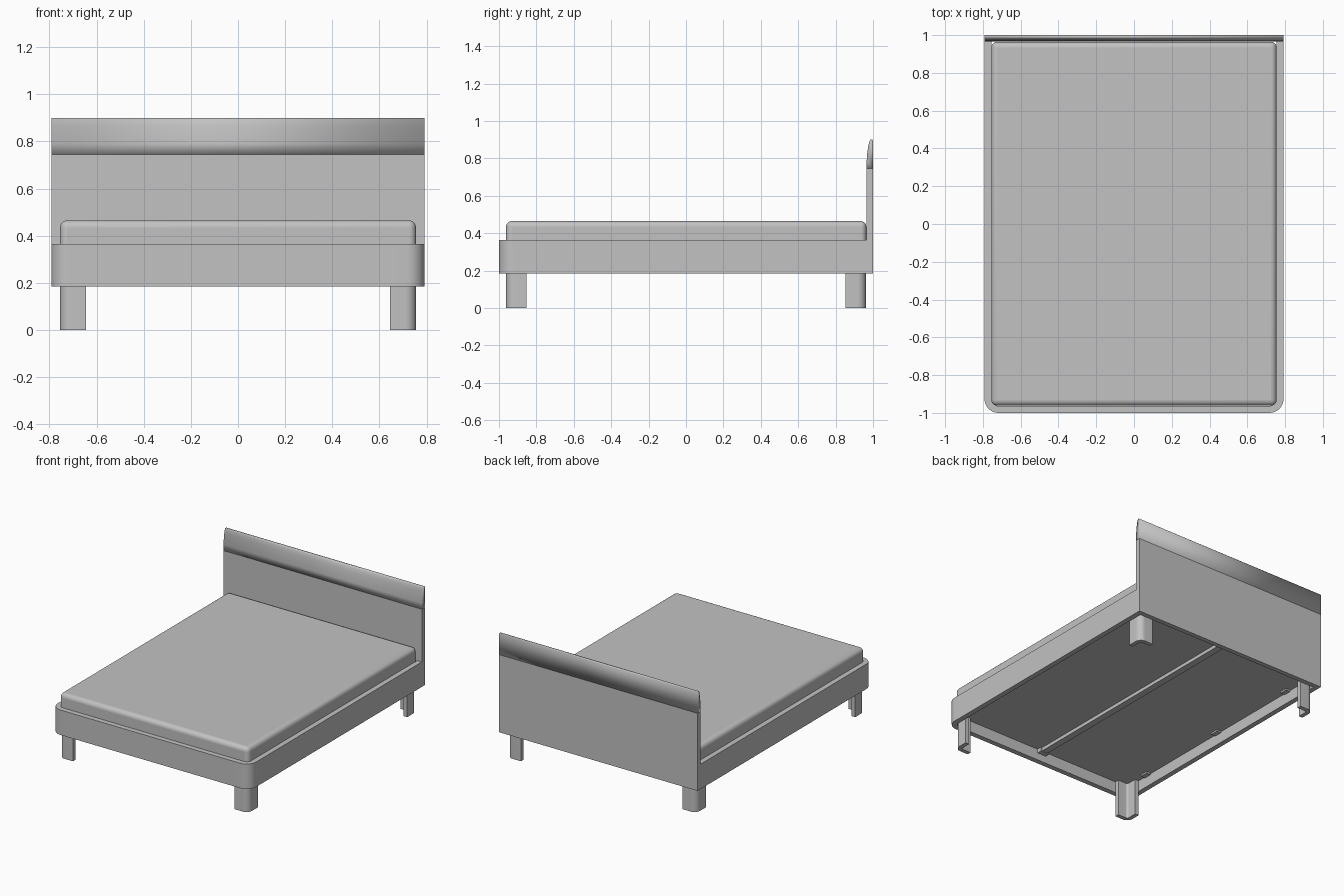
import bpy, bmesh, math
from mathutils import Vector

cube = bpy.data.objects.get("Cube")
if cube:
    bpy.data.objects.remove(cube, do_unlink=True)

grey = bpy.data.materials.new("plain grey")
grey.use_nodes = True
grey.diffuse_color = (0.54, 0.54, 0.54, 1)
grey.node_tree.nodes["Principled BSDF"].inputs["Base Color"].default_value = (0.54, 0.54, 0.54, 1)


def shade(obj, angle=35):
    bpy.ops.object.select_all(action="DESELECT")
    obj.select_set(True)
    bpy.context.view_layer.objects.active = obj
    bpy.ops.object.shade_smooth_by_angle(angle=math.radians(angle))


def prism(name, points, shift, angle=35):
    """Close a planar outline and sweep it along a straight line."""
    bm = bmesh.new()
    face = bm.faces.new([bm.verts.new(p) for p in points])
    swept = bmesh.ops.extrude_face_region(bm, geom=[face])["geom"]
    verts = [v for v in swept if isinstance(v, bmesh.types.BMVert)]
    bmesh.ops.translate(bm, verts=verts, vec=Vector(shift))
    bmesh.ops.recalc_face_normals(bm, faces=bm.faces)
    mesh = bpy.data.meshes.new(name)
    bm.to_mesh(mesh)
    bm.free()
    mesh.materials.append(grey)
    obj = bpy.data.objects.new(name, mesh)
    bpy.context.collection.objects.link(obj)
    shade(obj, angle)
    return obj


def box(name, low, high):
    x0, y0, z0 = low
    x1, y1, z1 = high
    pts = [(x0, y0, z0), (x1, y0, z0), (x1, y1, z0), (x0, y1, z0)]
    return prism(name, pts, (0, 0, z1 - z0))


def arc(cx, cy, r, start, end, steps=10):
    angles = [math.radians(start + (end - start) * i / steps) for i in range(steps + 1)]
    return [(cx + r * math.cos(a), cy + r * math.sin(a)) for a in angles]


def corner(name, sx, sy, x, y, arm, thick, r, z0, z1):
    """Rounded L section whose outer corner is at (sx * x, sy * y)."""
    outer = [(x - arm, y)] + arc(x - r, y - r, r, 90, 0) + [(x, y - arm)]
    inner = [(x - thick, y - arm)] + arc(x - r, y - r, r - thick, 0, 90) + [(x - arm, y - thick)]
    pts = [(sx * px, sy * py, z0) for px, py in outer + inner]
    return prism(name, pts, (0, 0, z1 - z0))


RAIL_LOW, RAIL_TOP, BASE = 0.185, 0.365, 0.266
HALF, THICK = 0.792, 0.037

# Mattress with softened edges
mattress = box("mattress", (-0.755, -0.962, BASE), (0.755, 0.964, 0.465))
bm = bmesh.new()
bm.from_mesh(mattress.data)
soft = [e for e in bm.edges if max(v.co.z for v in e.verts) > BASE + 0.01]
bmesh.ops.bevel(bm, geom=soft, offset=0.03, segments=5, profile=0.5, affect="EDGES")
bm.to_mesh(mattress.data)
bm.free()
shade(mattress)

# Headboard panel and its softly shaded, tapered cap
box("headboard_panel", (-HALF, 0.966, RAIL_LOW), (HALF, 1.0, 0.745))
cap = [(0.966, 0.745), (0.966, 0.79), (0.969, 0.83), (0.974, 0.865),
       (0.98, 0.89), (0.986, 0.9), (0.996, 0.9), (1.0, 0.895), (1.0, 0.745)]
prism("headboard_cap", [(-HALF, y, z) for y, z in cap], (2 * HALF, 0, 0), 100)

# Frame rails
box("foot_rail", (-0.652, -1.0, RAIL_LOW), (0.652, -1.0 + THICK, RAIL_TOP))
for side, s in (("left", 1), ("right", -1)):
    xs = sorted((s * (HALF - THICK), s * HALF))
    box(side + "_rail", (xs[0], -0.86, RAIL_LOW), (xs[1], 0.966, RAIL_TOP))
    corner(side + "_foot_corner", s, -1, HALF, 1.0, 0.14, THICK, 0.075, RAIL_LOW, RAIL_TOP)
    # Rounded angle legs
    for end, sy in (("front", -1), ("back", 1)):
        corner(f"{side}_{end}_leg", s, sy, 0.755, 0.962, 0.11, 0.03, 0.045, 0, BASE)
    # Small support brackets under the mattress edge
    bx = sorted((s * 0.715, s * 0.75))
    for i, y in enumerate((-0.75, -0.02, 0.7)):
        box(f"{side}_bracket_{i + 1}", (bx[0], y - 0.03, BASE - 0.012), (bx[1], y + 0.03, BASE))

# Centre support beam with a bracket at the foot end
box("centre_beam", (-0.025, -0.96, BASE - 0.025), (0.025, 0.96, BASE))
box("beam_bracket", (-0.035, -0.96, BASE - 0.03), (0.035, -0.925, BASE))
